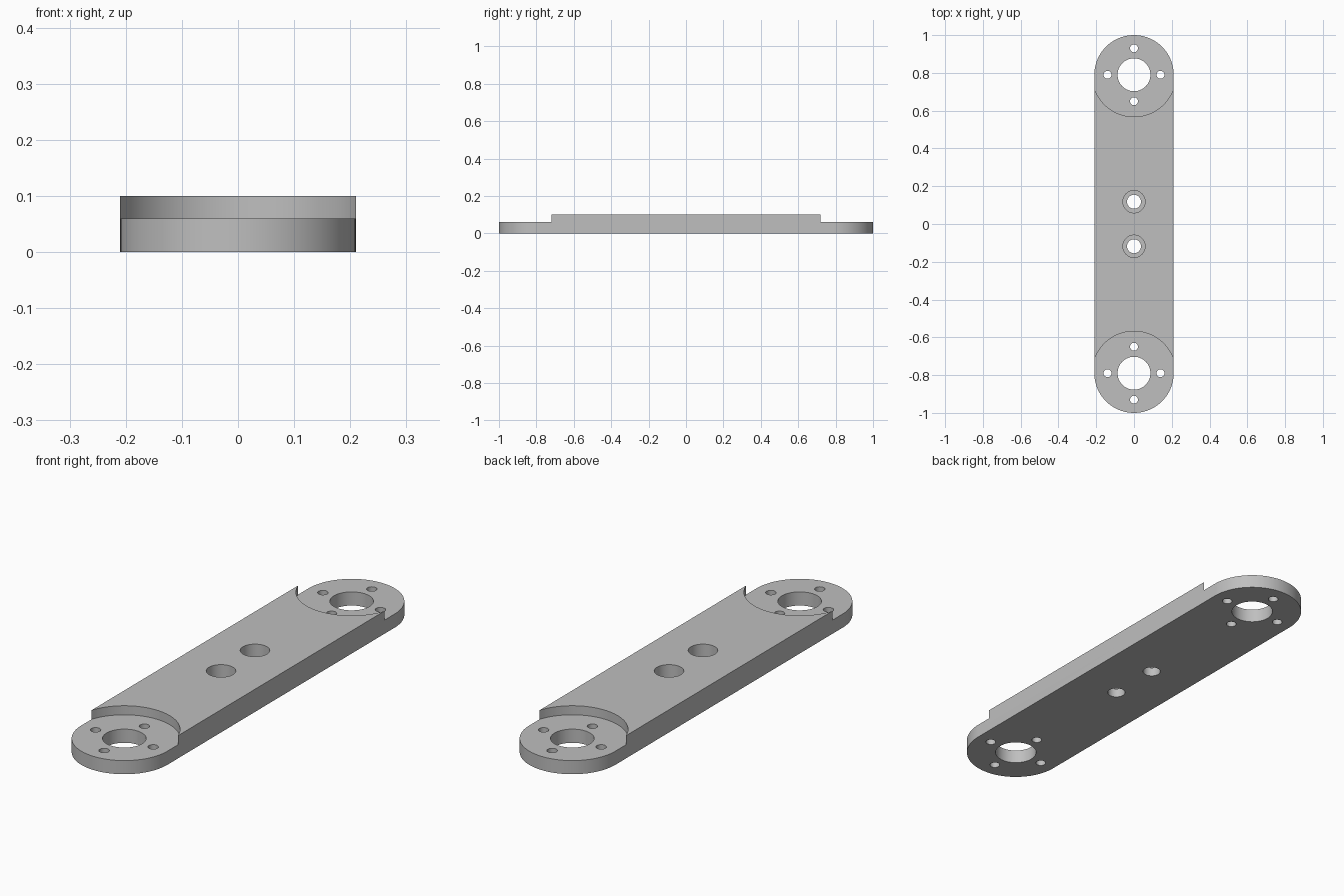
import bpy
import bmesh
from math import cos, sin, pi
from mathutils import Matrix

if "Cube" in bpy.data.objects:
    bpy.data.objects.remove(bpy.data.objects["Cube"], do_unlink=True)

HALF_WIDTH = 0.21
END_Y = 0.79
TOP = 0.10
PAD_TOP = 0.06
SEAT_Z = 0.04
STEPS = 48

# Material
grey = bpy.data.materials.new("plain_grey")
grey.use_nodes = True
colour = (0.52, 0.52, 0.52, 1)
grey.diffuse_color = colour
grey.node_tree.nodes["Principled BSDF"].inputs["Base Color"].default_value = colour


def make_object(name, bm):
    bmesh.ops.recalc_face_normals(bm, faces=bm.faces)
    mesh = bpy.data.meshes.new(name)
    bm.to_mesh(mesh)
    bm.free()
    obj = bpy.data.objects.new(name, mesh)
    bpy.context.collection.objects.link(obj)
    return obj


# Long plate with rounded ends
bm = bmesh.new()
outline = []
for end in (1, -1):
    for i in range(STEPS + 1):
        a = pi * i / STEPS
        outline.append(bm.verts.new((end * HALF_WIDTH * cos(a),
                                     end * (END_Y + HALF_WIDTH * sin(a)), 0)))
base = bm.faces.new(outline)
side = bmesh.ops.extrude_face_region(bm, geom=[base])["geom"]
bmesh.ops.translate(bm, vec=(0, 0, TOP),
                    verts=[v for v in side if isinstance(v, bmesh.types.BMVert)])
plate = make_object("link_plate", bm)
plate.data.materials.append(grey)

cutters = []


def cut(name, x, y, radius, bottom=-0.1, segments=64):
    """Cut a round hole from well above the plate down to a given height."""
    top = TOP + 0.1
    bm = bmesh.new()
    bmesh.ops.create_cone(bm, cap_ends=True, segments=segments, radius1=radius,
                          radius2=radius, depth=top - bottom,
                          matrix=Matrix.Translation((x, y, (top + bottom) / 2)))
    cutter = make_object(name, bm)
    cutter.hide_render = True
    cutters.append(cutter)
    mod = plate.modifiers.new(name, "BOOLEAN")
    mod.operation = "DIFFERENCE"
    mod.solver = "EXACT"
    mod.object = cutter


for end in (1, -1):
    # Lowered round pad, bearing hole and four screw holes
    cut("pad_recess", 0, end * END_Y, 0.222, PAD_TOP, 128)
    cut("bearing_hole", 0, end * END_Y, 0.087)
    for dx, dy in ((1, 0), (0, 1), (-1, 0), (0, -1)):
        cut("screw_hole", dx * 0.14, end * END_Y + dy * 0.14, 0.021, segments=32)
    # Counterbored hole near the middle
    cut("counterbore", 0, end * 0.118, 0.059, SEAT_Z)
    cut("bolt_hole", 0, end * 0.118, 0.037, segments=48)

# Bake the cuts and drop the cutters
bpy.context.view_layer.update()
evaluated = plate.evaluated_get(bpy.context.evaluated_depsgraph_get())
baked = bpy.data.meshes.new_from_object(evaluated)
plate.modifiers.clear()
plate.data = baked
baked.materials.clear()
baked.materials.append(grey)
for poly in baked.polygons:
    poly.material_index = 0
for cutter in cutters:
    bpy.data.objects.remove(cutter, do_unlink=True)

# Smooth round walls, crisp rims
bpy.ops.object.select_all(action="DESELECT")
plate.select_set(True)
bpy.context.view_layer.objects.active = plate
bpy.ops.object.shade_smooth_by_angle(angle=pi / 6)
